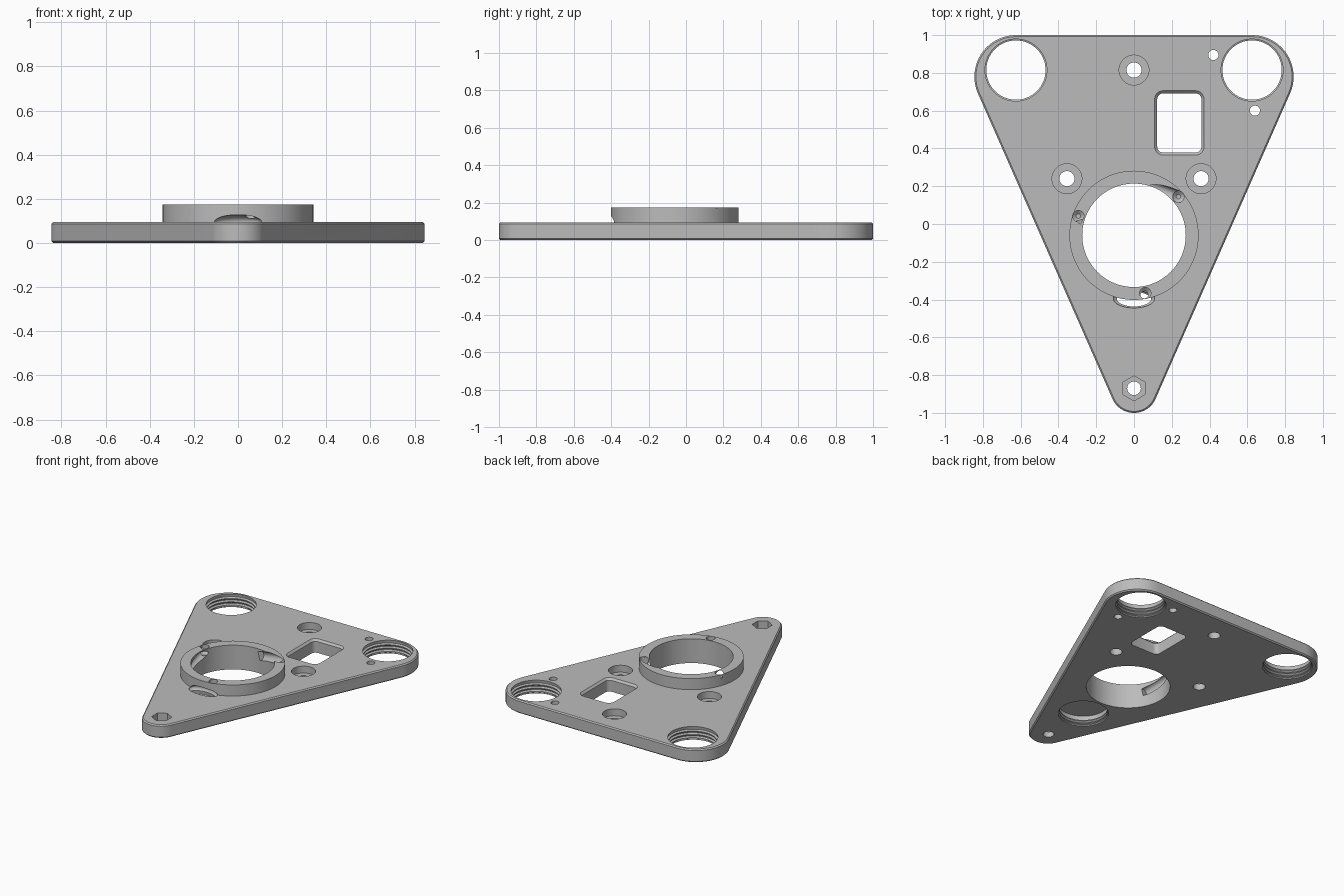
import bpy, bmesh
from math import sin, cos, pi, radians
from mathutils import Vector

if "Cube" in bpy.data.objects:
    bpy.data.objects.remove(bpy.data.objects["Cube"], do_unlink=True)

T, TOP = 0.095, 0.175          # plate thickness, collar top
RING = Vector((0, -0.06, 0))   # collar centre

grey = bpy.data.materials.new("plain grey")
grey.use_nodes = True
grey.diffuse_color = (0.5, 0.5, 0.5, 1)
grey.node_tree.nodes["Principled BSDF"].inputs["Base Color"].default_value = (0.5, 0.5, 0.5, 1)


def make(name, bm):
    bmesh.ops.recalc_face_normals(bm, faces=bm.faces)
    mesh = bpy.data.meshes.new(name)
    bm.to_mesh(mesh)
    bm.free()
    mesh.materials.append(grey)
    ob = bpy.data.objects.new(name, mesh)
    bpy.context.collection.objects.link(ob)
    return ob


def circle(x, y, r, n):
    return [(x + r * cos(2 * pi * i / n), y + r * sin(2 * pi * i / n)) for i in range(n)]


def hull(name, sections):
    """Convex solid around stacked outlines, given as (z, points)."""
    bm = bmesh.new()
    for z, pts in sections:
        for x, y in pts:
            bm.verts.new((x, y, z))
    res = bmesh.ops.convex_hull(bm, input=bm.verts)
    inside = [v for v in bm.verts if not v.link_faces]
    bmesh.ops.delete(bm, geom=inside, context='VERTS')
    bmesh.ops.dissolve_limit(bm, angle_limit=radians(0.5), verts=bm.verts, edges=bm.edges)
    return make(name, bm)


def turned(name, x, y, profile, n=48):
    """Round solid from (radius, z) pairs."""
    bm = bmesh.new()
    rings = [[bm.verts.new((px, py, z)) for px, py in circle(x, y, r, n)] for r, z in profile]
    for a, b in zip(rings, rings[1:]):
        for i in range(n):
            j = (i + 1) % n
            bm.faces.new((a[i], a[j], b[j], b[i]))
    bm.faces.new(rings[0])
    bm.faces.new(rings[-1])
    return make(name, bm)


def rod(name, a, b, r, n=20):
    """Round bar between two points."""
    a, b = Vector(a), Vector(b)
    bm = bmesh.new()
    bmesh.ops.create_cone(bm, cap_ends=True, segments=n, radius1=r, radius2=r, depth=(b - a).length)
    turn = (b - a).to_track_quat('Z', 'Y').to_matrix()
    for v in bm.verts:
        v.co = turn @ v.co + (a + b) / 2
    return make(name, bm)


def combine(body, other, operation='DIFFERENCE'):
    mod = body.modifiers.new("shape", 'BOOLEAN')
    mod.operation, mod.object, mod.solver = operation, other, 'EXACT'
    bpy.context.view_layer.objects.active = body
    bpy.ops.object.modifier_apply(modifier=mod.name)
    bpy.data.objects.remove(other, do_unlink=True)


# Triangular plate with rounded corners and a fine chamfer
def outline(inset):
    return (circle(-0.625, 0.78, 0.22 - inset, 64) + circle(0.625, 0.78, 0.22 - inset, 64)
            + circle(0, -0.875, 0.125 - inset, 64))


plate = hull("mounting_plate", [(0, outline(0.008)), (0.008, outline(0)),
                                (T - 0.008, outline(0)), (T, outline(0.008))])

# Raised collar and its bore
combine(plate, turned("collar", RING.x, RING.y, [(0.342, 0.04), (0.342, TOP)], 96), 'UNION')
combine(plate, turned("bore", RING.x, RING.y, [(0.274, -0.1), (0.274, 0.3)], 96))


# Threaded corner holes, and a blind one underneath
def thread(top):
    prof = [(0.164, -0.02), (0.164, 0.008)]
    z = 0.012
    while z + 0.02 < top:
        prof += [(0.157, z), (0.157, z + 0.006), (0.170, z + 0.012), (0.170, z + 0.016)]
        z += 0.024
    return prof + [(0.164, top - 0.003), (0.164, top)]


for x in (-0.625, 0.625):
    combine(plate, turned("corner_hole", x, 0.815, thread(T) + [(0.164, T + 0.03)], 64))
combine(plate, turned("blind_hole", 0, -0.515, thread(0.075), 64))

# Counterbored screw holes
for x, y in ((0, 0.815), (-0.355, 0.24), (0.355, 0.24)):
    combine(plate, turned("screw_hole", x, y, [(0.04, -0.05), (0.04, 0.045), (0.079, 0.045), (0.079, 0.15)], 40))

# Hexagonal nut pocket at the tip
combine(plate, turned("tip_hole", 0, -0.87, [(0.036, -0.05), (0.036, 0.2)], 32))
combine(plate, hull("nut_pocket", [(z, [(y, x - 0.87) for x, y in circle(0, 0, 0.066, 6)])
                                   for z in (0.04, 0.15)]))

# Small pin holes
for x, y in ((0.42, 0.895), (0.64, 0.6)):
    combine(plate, turned("pin_hole", x, y, [(0.027, -0.05), (0.027, 0.2)], 24))


# Rounded window with a chamfered rim
def window(grow):
    return [p for x in (0.155, 0.325) for y in (0.41, 0.66) for p in circle(x, y, 0.032 + grow, 24)]


combine(plate, hull("window", [(-0.05, window(0)), (0.2, window(0))]))
combine(plate, hull("window_rim", [(T - 0.014, window(0)), (T, window(0.014)), (0.15, window(0.014))]))

# Set screw holes from the slanted edges into the threaded holes
for outer, centre in (((-0.79, 0.60), (-0.66, 0.76)), ((0.79, 0.56), (0.67, 0.76)),
                      ((-0.32, -0.58), (-0.06, -0.515))):
    combine(plate, rod("set_screw_hole", (*outer, 0.047), (*centre, 0.047), 0.026))

# Pockets in the collar top
for deg in (41, 161, 281):
    p = RING + 0.312 * Vector((cos(radians(deg)), sin(radians(deg)), 0))
    combine(plate, turned("collar_pocket", p.x, p.y, [(0.012, 0.11), (0.03, 0.125), (0.03, 0.25)], 24))

# Slanted channels leaving the pockets
combine(plate, rod("channel", (0.25, 0.14, 0.19), (0.02, 0.22, 0.125), 0.032))
combine(plate, rod("channel", (-0.295, 0.06, 0.155), (-0.25, -0.2, 0.11), 0.03))
combine(plate, rod("channel", (0.04, -0.355, 0.15), (0.24, -0.24, 0.12), 0.024))

# Shallow arched opening at the front of the collar
bm = bmesh.new()
bmesh.ops.create_uvsphere(bm, u_segments=32, v_segments=16, radius=1)
for v in bm.verts:
    v.co = Vector((v.co.x * 0.11, v.co.y * 0.05 - 0.395, v.co.z * 0.034 + 0.094))
combine(plate, make("front_arch", bm))

# Smooth curved walls, crisp edges
bpy.ops.object.select_all(action='DESELECT')
plate.select_set(True)
bpy.context.view_layer.objects.active = plate
bpy.ops.object.shade_smooth_by_angle(angle=radians(25))
